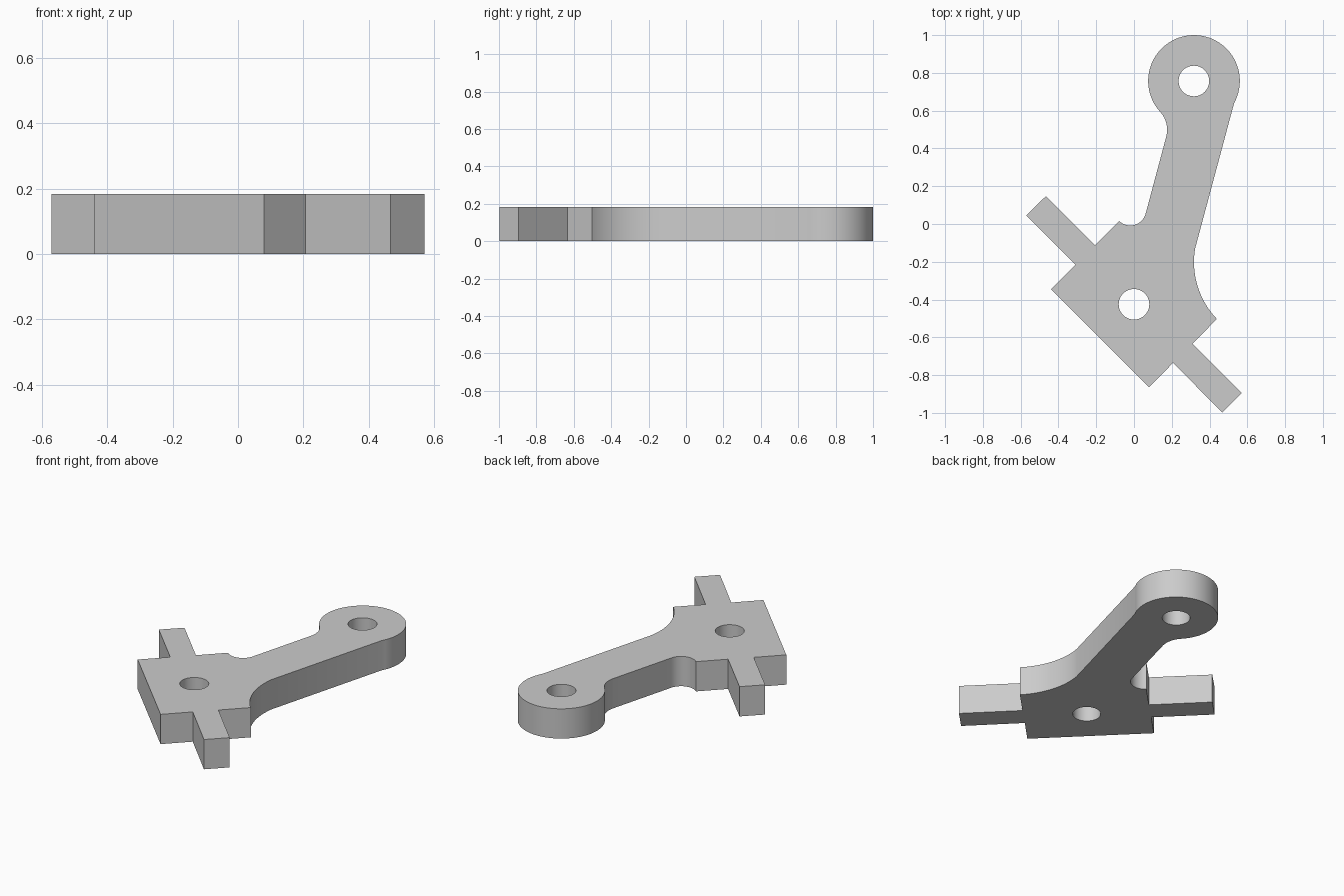
import bpy, bmesh, math
from mathutils import Vector

cube = bpy.data.objects.get("Cube")
if cube:
    bpy.data.objects.remove(cube)

HEIGHT = 0.183

grey = bpy.data.materials.new("light_grey")
grey.use_nodes = True
colour = (0.6, 0.6, 0.6, 1)
grey.diffuse_color = colour
grey.node_tree.nodes["Principled BSDF"].inputs["Base Color"].default_value = colour


def circle(cx, cy, r, n=48):
    return [(cx + r * math.cos(math.tau * i / n), cy + r * math.sin(math.tau * i / n))
            for i in range(n)]


def arc(a, b, c, n):
    """Points on the circular arc from a through b to c."""
    (ax, ay), (bx, by), (cx, cy) = a, b, c
    d = 2 * (ax * (by - cy) + bx * (cy - ay) + cx * (ay - by))
    sa, sb, sc = (x * x + y * y for x, y in (a, b, c))
    ux = (sa * (by - cy) + sb * (cy - ay) + sc * (ay - by)) / d
    uy = (sa * (cx - bx) + sb * (ax - cx) + sc * (bx - ax)) / d
    r = math.hypot(ax - ux, ay - uy)
    t0, t1, t2 = (math.atan2(y - uy, x - ux) for x, y in (a, b, c))
    sweep = (t2 - t0) % math.tau
    if (t1 - t0) % math.tau > sweep:
        sweep -= math.tau
    return [(ux + r * math.cos(t0 + sweep * i / n), uy + r * math.sin(t0 + sweep * i / n))
            for i in range(n + 1)]


# Outline, clockwise: left pin, hub shoulder, arm, eye, arm, right pin, hub
outline = [(-0.57, 0.045), (-0.467, 0.147), (-0.207, -0.113)]
outline += arc((-0.079, 0.016), (-0.02, -0.008), (0.063, 0.06), 14)   # shoulder fillet
outline += arc((0.17, 0.46), (0.172, 0.53), (0.14, 0.592), 12)        # neck fillet
outline += arc((0.14, 0.592), (0.317, 1.0), (0.53, 0.64), 56)[1:]     # rounded eye
outline += arc((0.323, -0.132), (0.338, -0.333), (0.439, -0.503), 20)  # wide fillet
outline += [(0.31, -0.633), (0.57, -0.895), (0.467, -0.998), (0.207, -0.735),
            (0.079, -0.865), (-0.44, -0.346), (-0.31, -0.215)]
holes = [circle(0.317, 0.757, 0.081), circle(0, -0.425, 0.081)]

# Flat plate with two bores, extruded upward
bm = bmesh.new()
for loop in [outline] + holes:
    verts = [bm.verts.new((x, y, 0)) for x, y in loop]
    for i, v in enumerate(verts):
        bm.edges.new((verts[i - 1], v))
bmesh.ops.triangle_fill(bm, edges=bm.edges[:], use_beauty=True, use_dissolve=False)
top = bmesh.ops.extrude_face_region(bm, geom=bm.faces[:], use_keep_orig=True)["geom"]
bmesh.ops.translate(bm, vec=Vector((0, 0, HEIGHT)),
                    verts=[g for g in top if isinstance(g, bmesh.types.BMVert)])
bmesh.ops.recalc_face_normals(bm, faces=bm.faces[:])
mesh = bpy.data.meshes.new("lever_arm")
bm.to_mesh(mesh)
bm.free()
mesh.materials.append(grey)

lever = bpy.data.objects.new("lever_arm", mesh)
bpy.context.collection.objects.link(lever)
bpy.ops.object.select_all(action='DESELECT')
lever.select_set(True)
bpy.context.view_layer.objects.active = lever
bpy.ops.object.shade_smooth_by_angle(angle=math.radians(25))
